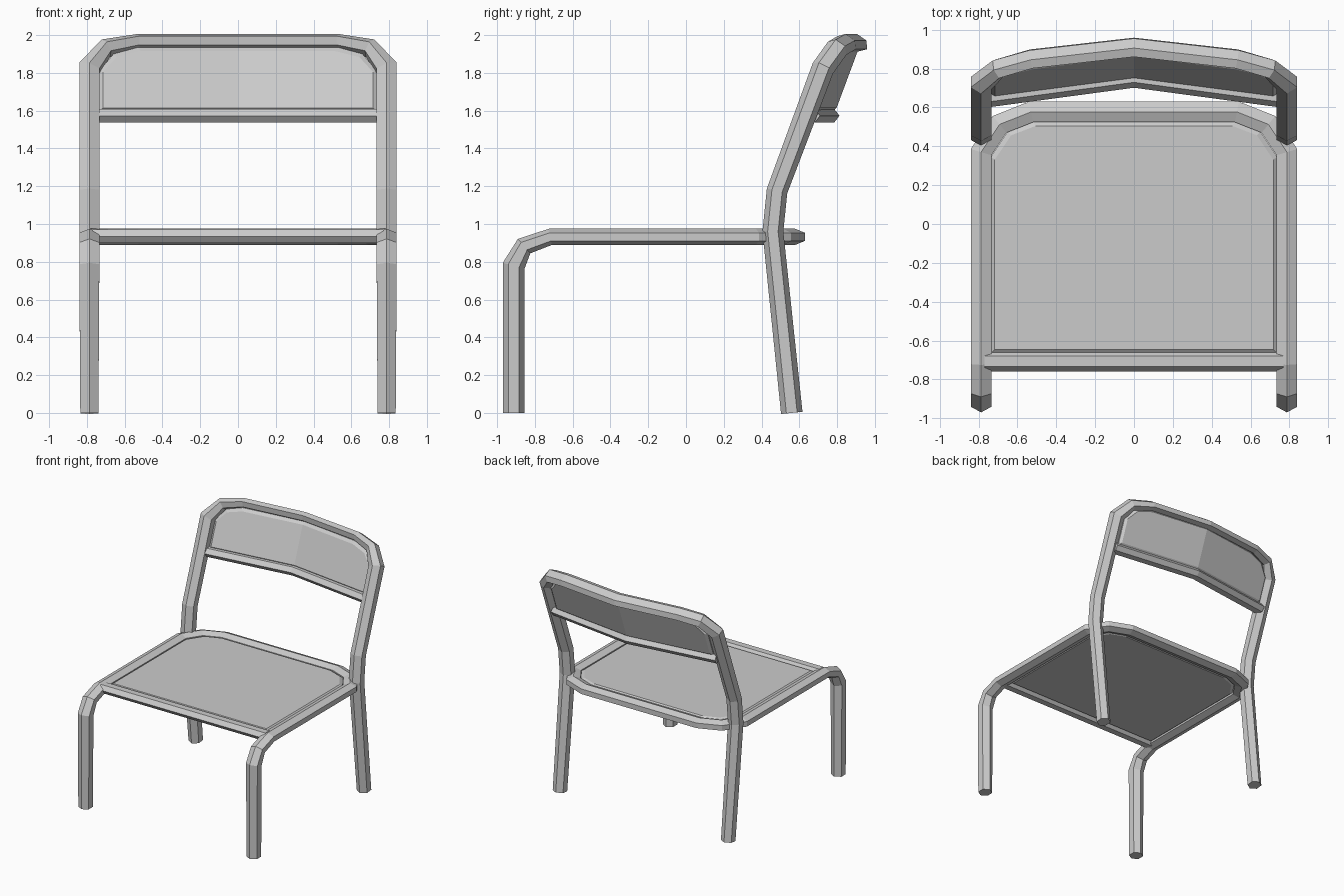
import bpy, bmesh, math
from mathutils import Vector

if "Cube" in bpy.data.objects:
    bpy.data.objects.remove(bpy.data.objects["Cube"])


def make_object(name, bm):
    bmesh.ops.recalc_face_normals(bm, faces=bm.faces)
    mesh = bpy.data.meshes.new(name)
    bm.to_mesh(mesh)
    bm.free()
    ob = bpy.data.objects.new(name, mesh)
    bpy.context.collection.objects.link(ob)
    return ob


def mirrored(half):
    """Half path ending at or before x = 0, continued on the other side."""
    rest = [(-x, y, z, a, b) for x, y, z, a, b in reversed(half) if abs(x) > 1e-6]
    return half + rest


def tube(name, path, ridge):
    """Six-sided mitred tube. Path rows: x, y, z, ridge radius, half width."""
    pts = [Vector(p[:3]) for p in path]
    dirs = [(q - p).normalized() for p, q in zip(pts, pts[1:])]
    A = Vector(ridge)
    A = (A - dirs[0] * A.dot(dirs[0])).normalized()
    B = dirs[0].cross(A)
    bm = bmesh.new()
    rings = []
    for i, p in enumerate(pts):
        t = dirs[max(i - 1, 0)]
        m = t + dirs[min(i, len(dirs) - 1)]
        # slide the section along the tube to the mitre plane
        A = A - t * (A.dot(m) / t.dot(m))
        B = B - t * (B.dot(m) / t.dot(m))
        ra, rb = path[i][3], path[i][4] / math.cos(math.pi / 6)
        rings.append([bm.verts.new(p + A * ra * math.cos(k * math.pi / 3)
                                   + B * rb * math.sin(k * math.pi / 3)) for k in range(6)])
    for r, s in zip(rings, rings[1:]):
        for k in range(6):
            bm.faces.new((r[k], r[(k + 1) % 6], s[(k + 1) % 6], s[k]))
    bm.faces.new(rings[0])
    bm.faces.new(rings[-1])
    return make_object(name, bm)


def panel(name, outline, place, thick):
    """Bevelled slab from a half outline (u, v), mirrored across x = 0."""
    vs = [v for u, v in outline]
    c = (min(vs) + max(vs)) / 2
    inset = 0.02
    h = (max(vs) - min(vs)) / 2
    bm = bmesh.new()
    layers = []
    for inner, t in ((1, -1), (0, -0.3), (0, 0.3), (1, 1)):
        su = 1 - inner * inset / max(u for u, v in outline)
        sv = 1 - inner * inset / h
        layers.append([bm.verts.new(place(u * su, c + (v - c) * sv, t * thick / 2))
                       for u, v in outline])
    for r, s in zip(layers, layers[1:]):
        for k in range(len(r) - 1):
            bm.faces.new((r[k], r[k + 1], s[k + 1], s[k]))
    bm.faces.new(layers[0])
    bm.faces.new(layers[-1])
    ob = make_object(name, bm)
    mod = ob.modifiers.new("Mirror", 'MIRROR')
    mod.use_clip = True
    return ob


# Front legs and seat rails: one bent tube
tube("front_legs_and_seat_frame", mirrored([
    (-0.787, -0.912, 0.0, 0.058, 0.048),
    (-0.787, -0.912, 0.78, 0.058, 0.053),
    (-0.787, -0.857, 0.883, 0.047, 0.053),
    (-0.787, -0.718, 0.932, 0.043, 0.053),
    (-0.787, 0.37, 0.932, 0.043, 0.053),
    (-0.692, 0.513, 0.932, 0.043, 0.053),
    (-0.53, 0.577, 0.932, 0.043, 0.053)]), (0, -1, 0))

# Rear legs and backrest hoop: one bent tube
tube("rear_legs_and_back_frame", mirrored([
    (-0.787, 0.56, 0.0, 0.057, 0.048),
    (-0.787, 0.46, 0.96, 0.055, 0.053),
    (-0.787, 0.482, 1.175, 0.055, 0.053),
    (-0.787, 0.725, 1.825, 0.06, 0.053),
    (-0.70, 0.80, 1.93, 0.06, 0.04),
    (-0.53, 0.85, 1.96, 0.06, 0.035),
    (0, 0.91, 1.96, 0.06, 0.035)]), (0, -1, 0))

# Cross bars under the seat front and the back panel
tube("seat_front_bar", [(-0.77, -0.707, 0.935, 0.053, 0.035),
                        (0.77, -0.707, 0.935, 0.053, 0.035)], (0, -1, 0))
tube("back_lower_bar", mirrored([(-0.76, 0.655, 1.573, 0.055, 0.036),
                                 (0, 0.757, 1.573, 0.055, 0.036)]), (0, -1, 0))

# Seat panel
panel("seat_panel", [(0, -0.665), (0.737, -0.665), (0.737, 0.345),
                     (0.65, 0.475), (0.52, 0.525), (0, 0.525)],
      lambda u, v, t: (u, v, 0.936 + t), 0.045)

# Back panel, tilted and folded at the middle
panel("back_panel", [(0, 1.595), (0.735, 1.595), (0.735, 1.81),
                     (0.66, 1.90), (0.53, 1.935), (0, 1.935)],
      lambda u, v, t: (u, 0.76 + 0.372 * (v - 1.575) - 0.13 * u + t, v), 0.045)
